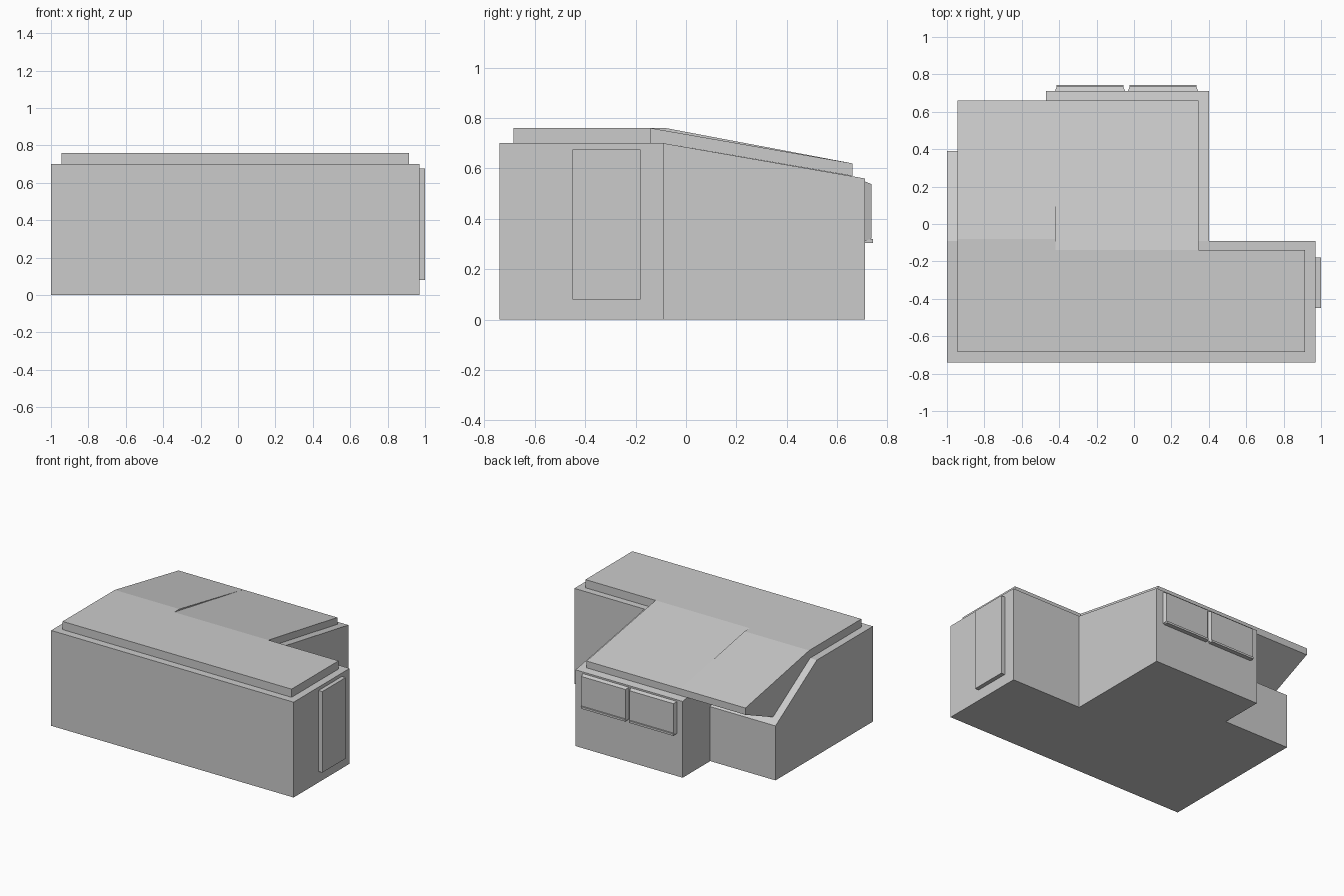
import bpy, bmesh

if "Cube" in bpy.data.objects:
    bpy.data.objects.remove(bpy.data.objects["Cube"])


def mesh_object(name, bm):
    bmesh.ops.recalc_face_normals(bm, faces=bm.faces)
    me = bpy.data.meshes.new(name)
    bm.to_mesh(me)
    bm.free()
    ob = bpy.data.objects.new(name, me)
    bpy.context.scene.collection.objects.link(ob)
    return ob


def prism(name, profile, x0, x1):
    """Extrude a (y, z) side profile from x0 to x1."""
    bm = bmesh.new()
    f = bm.faces.new([bm.verts.new((x0, y, z)) for y, z in profile])
    ext = bmesh.ops.extrude_face_region(bm, geom=[f])["geom"]
    bmesh.ops.translate(bm, vec=(x1 - x0, 0, 0),
                        verts=[v for v in ext if isinstance(v, bmesh.types.BMVert)])
    return mesh_object(name, bm)


def unite(base, others):
    """Merge prisms into one shell and remove the helpers."""
    for o in others:
        m = base.modifiers.new("union", 'BOOLEAN')
        m.operation, m.solver, m.object = 'UNION', 'EXACT', o
    bpy.context.view_layer.update()
    dg = bpy.context.evaluated_depsgraph_get()
    me = bpy.data.meshes.new_from_object(base.evaluated_get(dg))
    base.modifiers.clear()
    base.data = me
    for o in others:
        bpy.data.objects.remove(o)


def panel(name, x0, x1, y0, y1, z0, z1, taper=0.0):
    """Box whose +y face is inset by taper."""
    bm = bmesh.new()
    bmesh.ops.create_cube(bm, size=1)
    for v in bm.verts:
        t = taper if v.co.y > 0 else 0
        v.co.x = x1 - t if v.co.x > 0 else x0 + t
        v.co.z = z1 - t if v.co.z > 0 else z0 + t
        v.co.y = y1 if v.co.y > 0 else y0
    return mesh_object(name, bm)


# Walls: long front block, back wing, and left block with steep lean-to top
walls = prism("walls", [(-.74, 0), (.71, 0), (.71, .56), (-.09, .70), (-.74, .70)], -.47, .40)
left = prism("left_block", [(-.74, 0), (.39, 0), (.39, .40), (-.09, .70), (-.74, .70)], -1, -.3)
right = prism("right_block", [(-.74, 0), (-.09, 0), (-.09, .70), (-.74, .70)], .2, .97)
unite(walls, [left, right])

# Roof slab, inset from the walls; its left part overhangs at the back
roof = prism("roof", [(-.685, .70), (-.09, .70), (.66, .57), (.66, .62), (-.14, .76), (-.685, .76)], -.42, .345)
left = prism("roof_left", [(-.685, .70), (-.09, .70), (.34, .43), (.66, .57), (.66, .62), (-.08, .76), (-.685, .76)], -.945, -.42)
right = prism("roof_right", [(-.685, .70), (-.14, .70), (-.14, .76), (-.685, .76)], .2, .915)
unite(roof, [left, right])

# Door on the right end
panel("door", .965, 1.0, -.45, -.18, .08, .675)

# Two bevelled windows on the back wing
for i, x in enumerate((-.425, -.035)):
    panel(f"window_{i + 1}", x, x + .38, .705, .735, .31, .55, .012)
    panel(f"window_sill_{i + 1}", x + .01, x + .37, .705, .742, .305, .32)
